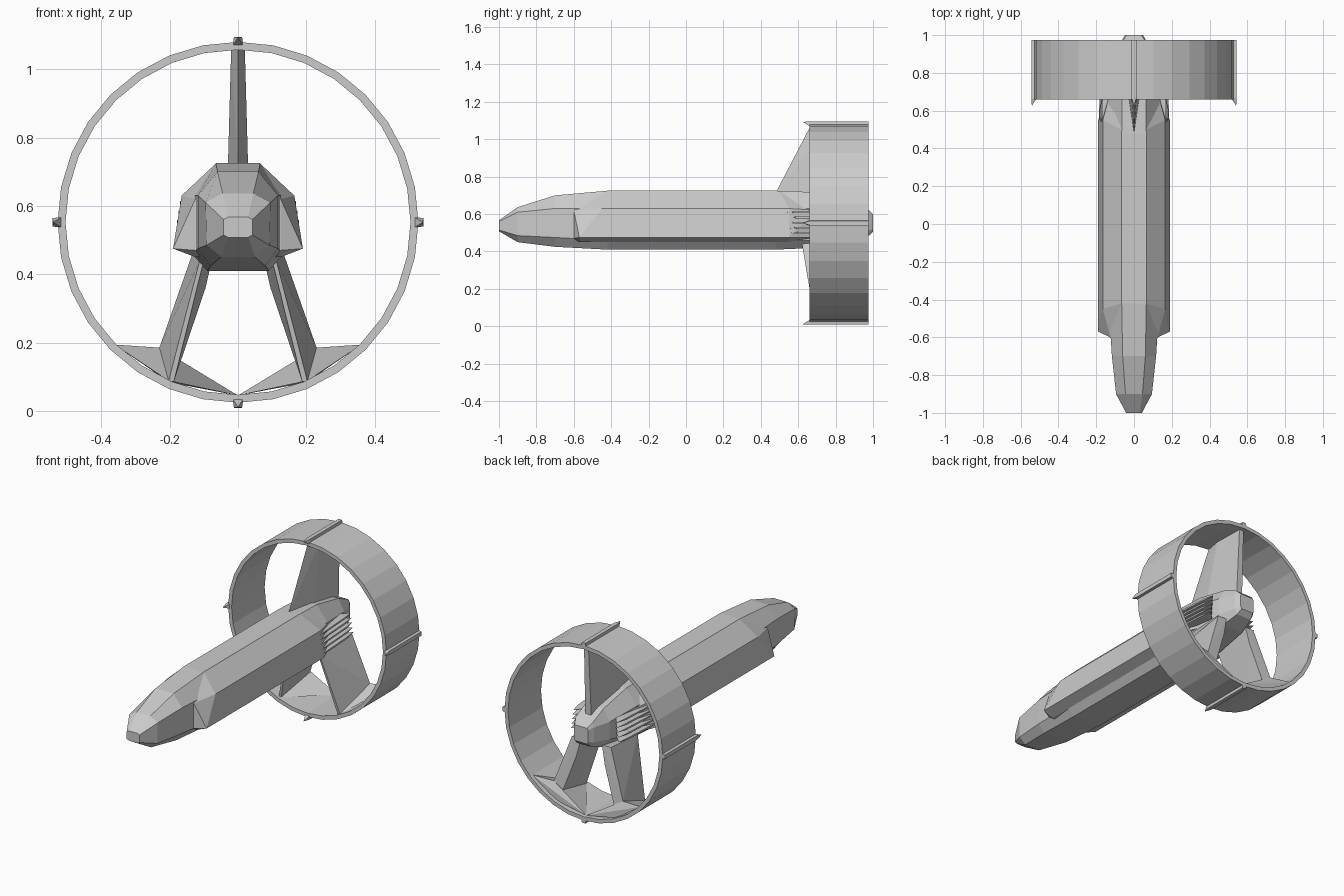
import bpy, bmesh, math
from mathutils import Vector, Matrix

if "Cube" in bpy.data.objects:
    bpy.data.objects.remove(bpy.data.objects["Cube"])

CZ = 0.552  # height of the ring axis


def finish(name, bm):
    bmesh.ops.recalc_face_normals(bm, faces=bm.faces)
    me = bpy.data.meshes.new(name)
    bm.to_mesh(me)
    bm.free()
    ob = bpy.data.objects.new(name, me)
    bpy.context.collection.objects.link(ob)
    return ob


def hull(name, pts, both=False, matrix=None):
    """Convex low-poly solid; both=True adds the x-mirrored points."""
    bm = bmesh.new()
    pts = [Vector(p) for p in pts]
    if both:
        pts += [Vector((-p.x, p.y, p.z)) for p in pts]
    for p in pts:
        bm.verts.new(matrix @ p if matrix else p)
    res = bmesh.ops.convex_hull(bm, input=bm.verts)
    junk = [v for v in res["geom_interior"] if isinstance(v, bmesh.types.BMVert)]
    bmesh.ops.delete(bm, geom=junk, context='VERTS')
    bmesh.ops.dissolve_limit(bm, angle_limit=0.02, verts=bm.verts, edges=bm.edges)
    return finish(name, bm)


def loft(name, rings, closed=False):
    """Bridge equal-length vertex loops; cap the ends or close the chain."""
    bm = bmesh.new()
    loops = [[bm.verts.new(p) for p in r] for r in rings]
    pairs = list(zip(loops, loops[1:])) + ([(loops[-1], loops[0])] if closed else [])
    for a, b in pairs:
        n = len(a)
        for i in range(n):
            j = (i + 1) % n
            bm.faces.new((a[i], a[j], b[j], b[i]))
    if not closed:
        bm.faces.new(loops[0])
        bm.faces.new(loops[-1])
    return finish(name, bm)


def mirror_x(ob):
    ob.modifiers.new("mirror", 'MIRROR').use_bisect_axis[0] = False


# Fuselage core: octagonal sections, nose to tail (y, then half profile top to bottom)
mid = ((.065, .725), (.135, .63), (.135, .46), (.09, .41))
sections = [
    (-1.0, ((.03, .567), (.042, .56), (.042, .515), (.03, .508))),
    (-.90, ((.045, .637), (.095, .61), (.092, .485), (.05, .45))),
    (-.70, ((.06, .70), (.117, .63), (.117, .475), (.08, .425))),
    (-.42, mid),
    (.48, mid),
    (.66, ((.063, .718), (.135, .63), (.13, .46), (.085, .418))),
    (.87, ((.06, .675), (.10, .605), (.10, .50), (.07, .445))),
    (.97, ((.058, .63), (.065, .60), (.065, .51), (.05, .478))),
    (1.0, ((.04, .60), (.048, .59), (.048, .52), (.04, .505))),
]
loft("fuselage", [[(x, y, z) for x, z in h] + [(-x, y, z) for x, z in reversed(h)]
                  for y, h in sections])

# Side fairings, stepped out from the nose
hull("side_fairings", [
    (.065, -.42, .724), (.165, -.45, .63), (.19, -.57, .475),
    (.125, -.60, .62), (.125, -.60, .47), (.125, -.57, .45),
    (.065, .50, .724), (.165, .55, .63), (.19, .55, .475), (.125, .55, .45),
    (.125, .70, .62), (.125, .70, .475)], both=True)

# Rear cooling slats
for i in range(5):
    z = .498 + i * .028
    x = .186 - i * .004
    mirror_x(hull(f"cooling_slat_{i + 1}", [
        (.10, .55, z - .004), (.10, .55, z + .004),
        (x, .54, z), (x, .60, z - .005), (x, .60, z + .005),
        (x - .012, .80, z - .005), (x - .012, .80, z + .005), (x - .025, .87, z),
        (.09, .80, z - .004), (.09, .80, z + .004)]))

# Shroud ring
N = 32
profile = ((.528, .66), (.528, .975), (.505, .975), (.505, .66))
loft("shroud_ring", [[(r * math.cos(a), y, CZ + r * math.sin(a)) for r, y in profile]
                     for a in (2 * math.pi * k / N for k in range(N))], closed=True)

# Four pointed ridges on the ring
for k in range(4):
    m = Matrix.Translation((0, 0, CZ)) @ Matrix.Rotation(k * math.pi / 2, 4, 'Y')
    hull(f"ring_ridge_{k + 1}", [(0, .625, .541)] + [
        (s * w, y, r) for s in (-1, 1) for y in (.665, .975)
        for w, r in ((.016, .515), (.012, .543))], matrix=m)

# Upper fin
hull("upper_fin", [
    (0, .48, .715), (.03, .68, .70), (.02, .93, .62),
    (0, .66, 1.06), (.02, .76, 1.06), (.015, .95, 1.06)], both=True)

# Lower struts and their flared feet
mirror_x(hull("lower_strut", [
    (.10, .62, .44), (.112, .62, .44), (.13, .90, .47), (.07, .90, .47),
    (.125, .91, .37), (.095, .91, .36),
    (.23, .93, .185), (.17, .93, .145),
    (.188, .68, .085), (.203, .68, .088)]))
mirror_x(hull("strut_foot", [
    (.188, .68, .085), (.203, .68, .088), (.23, .93, .185), (.17, .93, .145),
    (.362, .95, .194), (.2, .95, .083), (0, .95, .045)]))
